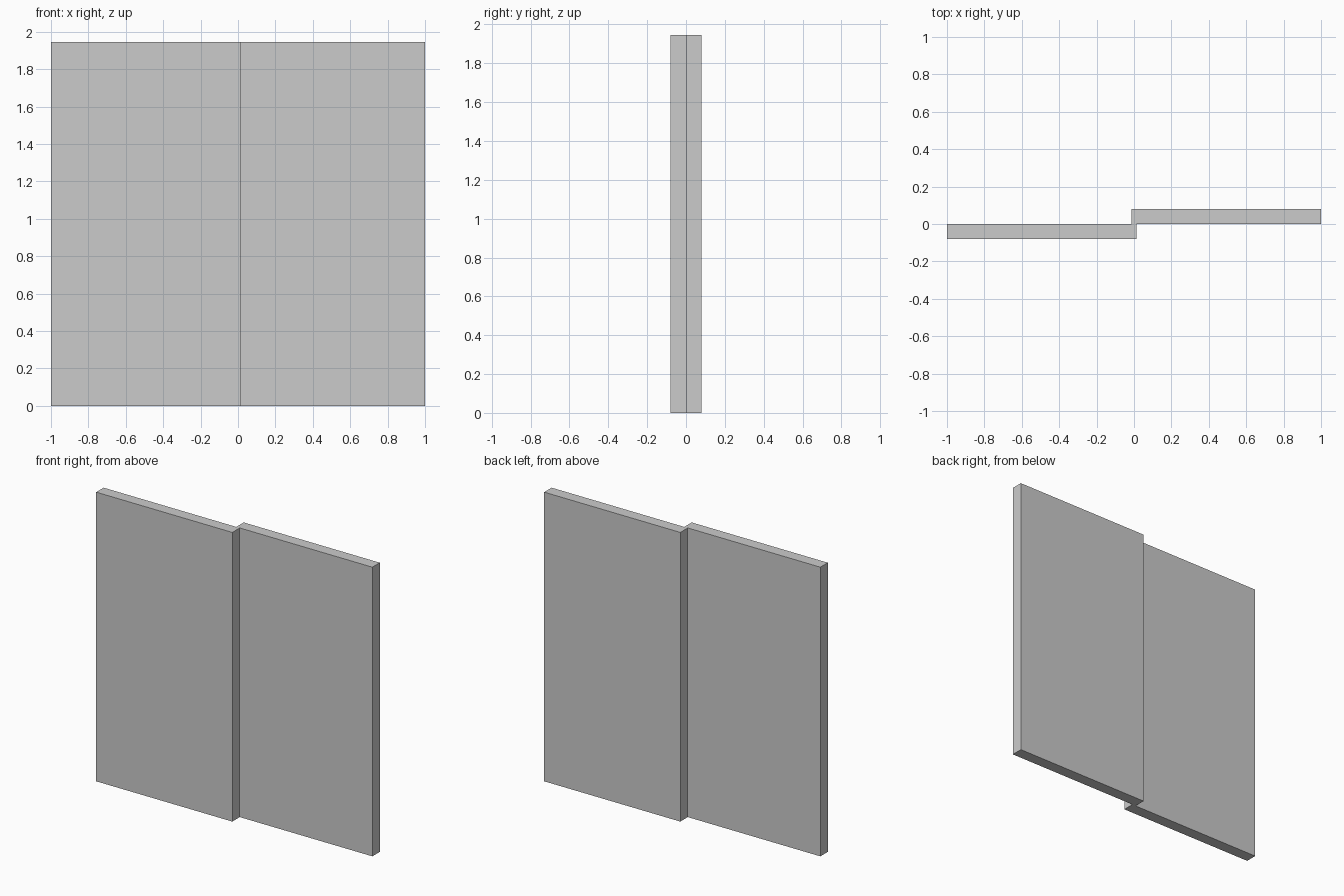
import bpy

if "Cube" in bpy.data.objects:
    bpy.data.objects.remove(bpy.data.objects["Cube"])

HEIGHT, THICKNESS, OVERLAP = 1.945, 0.079, 0.013


def panel(name, side):
    """Upright sliding panel; side -1 is front left, +1 is back right."""
    width = 1 + OVERLAP
    bpy.ops.mesh.primitive_cube_add(
        size=1, location=(side * (1 - width / 2), side * THICKNESS / 2, HEIGHT / 2))
    obj = bpy.context.object
    obj.name = name
    obj.scale = (width, THICKNESS, HEIGHT)
    bpy.ops.object.transform_apply(location=False, rotation=False, scale=True)


# Two panels on neighbouring tracks, overlapping slightly at the centre
panel("front_left_panel", -1)
panel("back_right_panel", 1)
